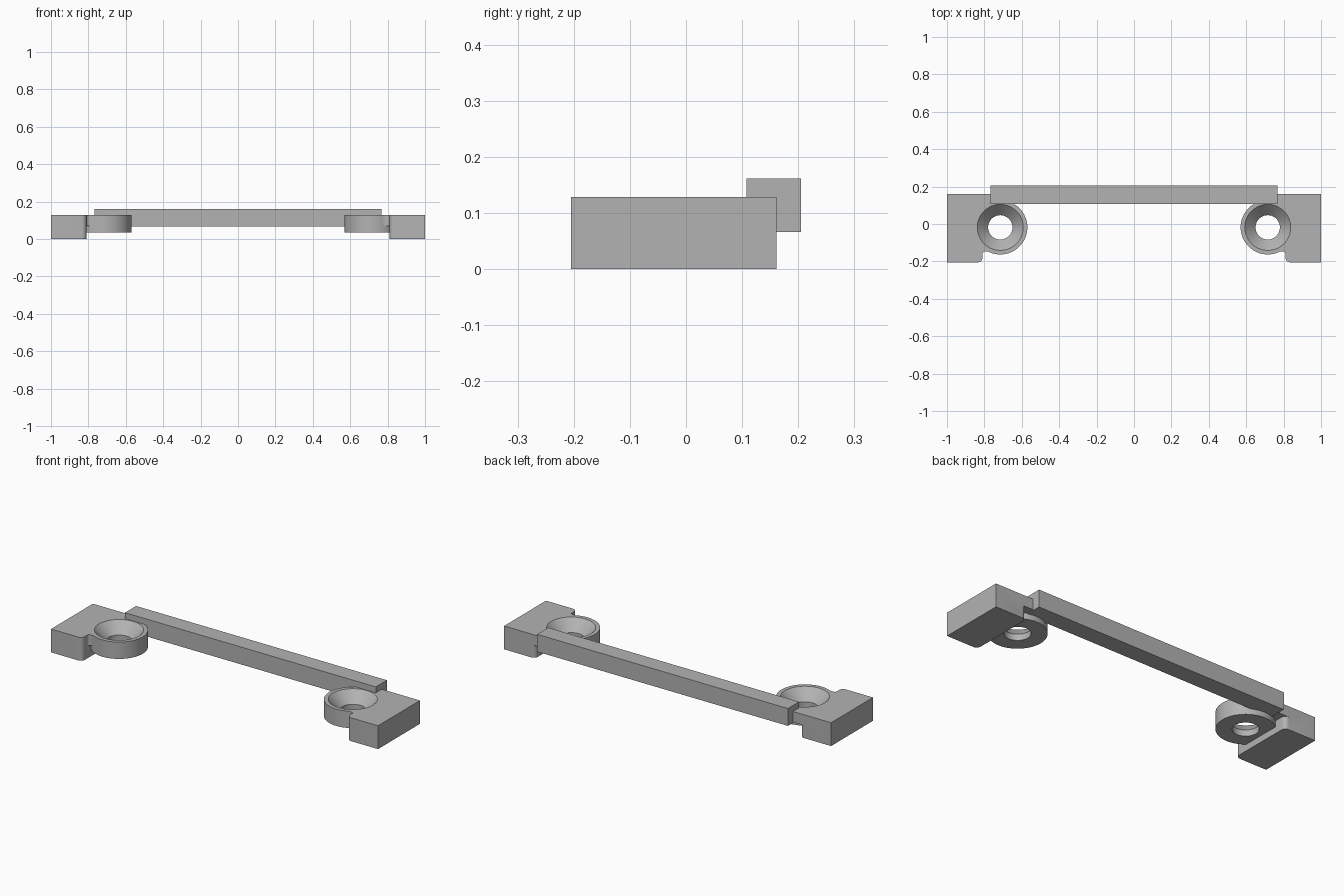
import bpy, bmesh, math
from mathutils import Vector

default = bpy.data.objects.get("Cube")
if default:
    bpy.data.objects.remove(default, do_unlink=True)

grey = bpy.data.materials.new("plain_grey")
grey.use_nodes = True
grey.diffuse_color = (0.45, 0.45, 0.45, 1)
grey.node_tree.nodes["Principled BSDF"].inputs["Base Color"].default_value = grey.diffuse_color


def finish(name, bm):
    bmesh.ops.recalc_face_normals(bm, faces=bm.faces)
    mesh = bpy.data.meshes.new(name)
    bm.to_mesh(mesh)
    bm.free()
    mesh.materials.append(grey)
    obj = bpy.data.objects.new(name, mesh)
    bpy.context.collection.objects.link(obj)
    return obj


def prism(name, outline, z0, z1):
    bm = bmesh.new()
    base = bm.faces.new([bm.verts.new((x, y, z0)) for x, y in outline])
    top = bmesh.ops.extrude_face_region(bm, geom=[base])["geom"]
    bmesh.ops.translate(bm, vec=(0, 0, z1 - z0),
                        verts=[v for v in top if isinstance(v, bmesh.types.BMVert)])
    return finish(name, bm)


def box(name, x0, x1, y0, y1, z0, z1):
    return prism(name, [(x0, y0), (x1, y0), (x1, y1), (x0, y1)], z0, z1)


def lathe(name, profile, cx, cy, steps=64):
    # Solid of revolution; the profile starts and ends on the axis
    bm = bmesh.new()
    verts = [bm.verts.new((cx + r, cy, z)) for r, z in profile]
    edges = [bm.edges.new(pair) for pair in zip(verts, verts[1:])]
    bmesh.ops.spin(bm, geom=verts + edges, cent=(cx, cy, 0), axis=(0, 0, 1),
                   angle=math.tau, steps=steps)
    bmesh.ops.remove_doubles(bm, verts=bm.verts, dist=1e-5)
    return finish(name, bm)


def activate(obj):
    bpy.ops.object.select_all(action='DESELECT')
    obj.select_set(True)
    bpy.context.view_layer.objects.active = obj


def combine(obj, other, operation):
    activate(obj)
    mod = obj.modifiers.new("combine", 'BOOLEAN')
    mod.operation, mod.solver, mod.object = operation, 'EXACT', other
    bpy.ops.object.modifier_apply(modifier=mod.name)
    bpy.data.objects.remove(other, do_unlink=True)


def arc(cx, cy, r, start, end, steps=6):
    angles = [math.radians(start + (end - start) * i / steps) for i in range(steps + 1)]
    return [(cx + r * math.cos(a), cy + r * math.sin(a)) for a in angles]


# Main dimensions
TOP, WALL, FRONT, BACK = 0.129, 0.81, -0.205, 0.161
RING_X, RING_Y, RING_R, HOLE_R = 0.715, -0.018, 0.145, 0.065
LEDGE, RING_BASE, ROUND = 0.07, 0.036, 0.025

# End block with rounded inner corners
outline = ([(1, FRONT), (1, BACK)]
           + arc(WALL + ROUND, BACK - ROUND, ROUND, 90, 180)
           + arc(WALL + ROUND, FRONT + ROUND, ROUND, 180, 270))
bracket = prism("left_bracket", outline, 0, TOP)

# Ledge from the block to the screw ring, with a small fillet at the front
ledge = ([(RING_X, BACK), (RING_X, -0.148)]
         + arc(WALL - 0.012, -0.16, 0.012, 90, 0)
         + [(WALL + 0.03, -0.16), (WALL + 0.03, BACK)])
combine(bracket, prism("ledge", ledge, LEDGE, TOP), 'UNION')

# Screw ring
combine(bracket, lathe("ring", [(0, RING_BASE), (RING_R, RING_BASE), (RING_R, TOP), (0, TOP)],
                       RING_X, RING_Y), 'UNION')

# Countersunk screw hole
sink = [(0, -0.1), (HOLE_R, -0.1), (HOLE_R, LEDGE), (0.123, TOP), (0.123, 0.2), (0, 0.2)]
# Keep the cutter above the block's foot
sink[0], sink[1] = (0, RING_BASE - 0.01), (HOLE_R, RING_BASE - 0.01)
combine(bracket, lathe("hole_cutter", sink, RING_X, RING_Y), 'DIFFERENCE')
activate(bracket)
bpy.ops.object.shade_smooth_by_angle(angle=math.radians(30))

# Mirrored bracket on the other end
bm = bmesh.new()
bm.from_mesh(bracket.data)
bmesh.ops.scale(bm, vec=Vector((-1, 1, 1)), verts=bm.verts)
bmesh.ops.reverse_faces(bm, faces=bm.faces)
other = finish("right_bracket", bm)
activate(other)
bpy.ops.object.shade_smooth_by_angle(angle=math.radians(30))

# Cross bar
box("cross_bar", -0.767, 0.767, 0.108, 0.205, 0.066, 0.162)
